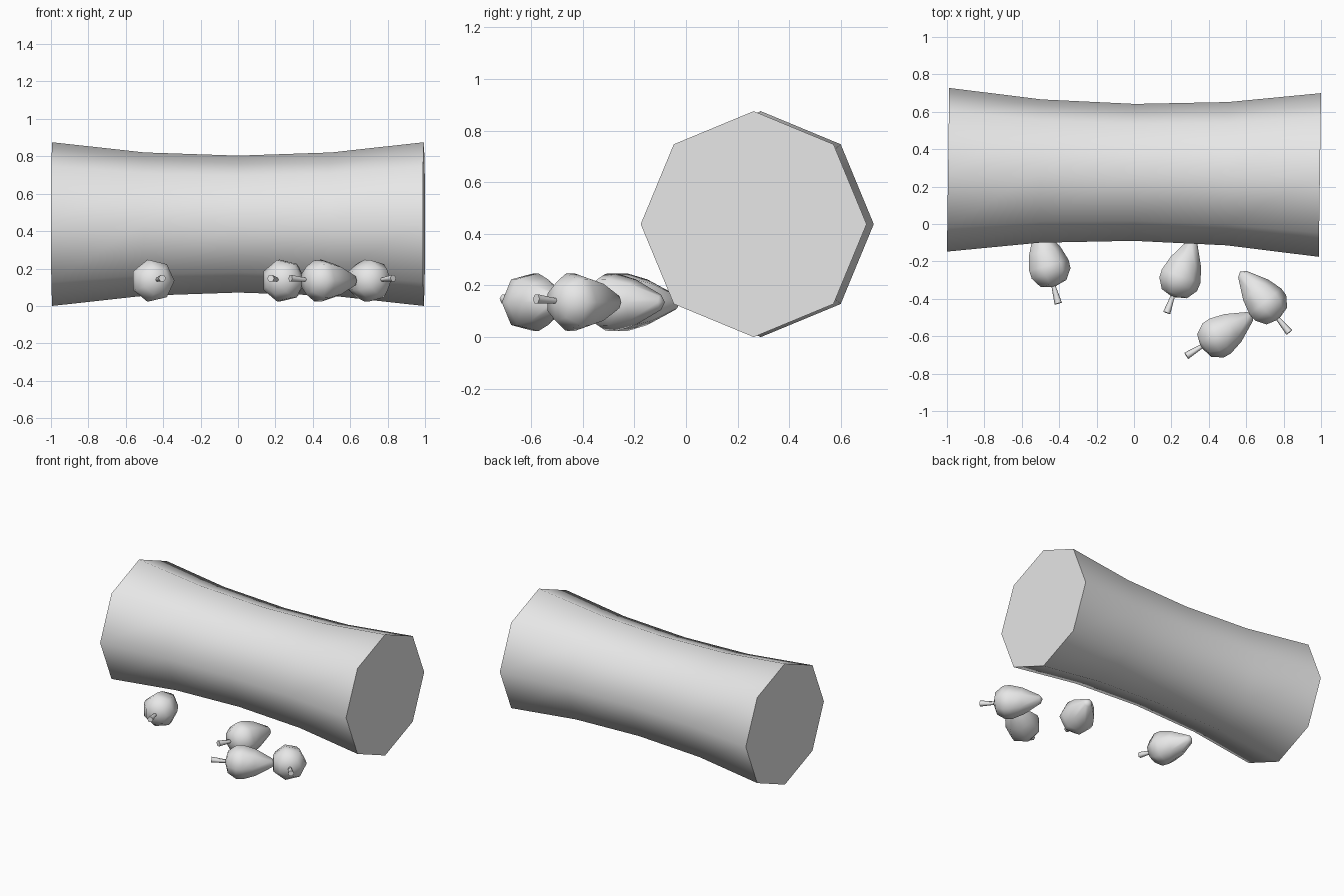
import bpy, bmesh, math
from mathutils import Matrix, Vector

old = bpy.data.objects.get("Cube")
if old:
    bpy.data.objects.remove(old, do_unlink=True)

# One plain grey for everything
grey = bpy.data.materials.new("plain grey")
grey.use_nodes = True
grey.diffuse_color = (0.8, 0.8, 0.8, 1)
grey.node_tree.nodes["Principled BSDF"].inputs["Base Color"].default_value = (0.8, 0.8, 0.8, 1)


def lathe(name, profile, sides, matrix, smooth_angle):
    """Revolve (distance, radius) pairs about local x and close both ends."""
    bm = bmesh.new()
    rings = []
    for dist, radius in profile:
        if radius == 0:
            rings.append([bm.verts.new((dist, 0, 0))] * sides)
            continue
        ring = []
        for i in range(sides):
            a = math.tau * i / sides
            ring.append(bm.verts.new((dist, -radius * math.cos(a), radius * math.sin(a))))
        rings.append(ring)
    for a, b in zip(rings, rings[1:]):
        for i in range(sides):
            j = (i + 1) % sides
            corners = list(dict.fromkeys((a[i], a[j], b[j], b[i])))
            bm.faces.new(corners)
    for ring in (rings[0], rings[-1]):
        if ring[0] is not ring[1]:
            bm.faces.new(ring)
    bmesh.ops.recalc_face_normals(bm, faces=bm.faces[:])
    mesh = bpy.data.meshes.new(name)
    bm.to_mesh(mesh)
    bm.free()
    mesh.materials.append(grey)
    obj = bpy.data.objects.new(name, mesh)
    obj.matrix_world = matrix
    bpy.context.collection.objects.link(obj)
    bpy.ops.object.select_all(action="DESELECT")
    obj.select_set(True)
    bpy.context.view_layer.objects.active = obj
    bpy.ops.object.shade_smooth_by_angle(angle=math.radians(smooth_angle))
    return obj


# Log: eight-sided, waisted, turned slightly off the x axis
log_profile = [(-0.994, 0.4375), (-0.5, 0.383), (0, 0.366), (0.5, 0.383), (0.994, 0.4375)]
log_place = Matrix.Translation((0, 0.276, 0.4375)) @ Matrix.Rotation(-0.014, 4, "Z")
lathe("log", log_profile, 8, log_place, 55)

# Acorns: stem end position and the direction towards the tip
nut_profile = [(0.09, 0), (0.11, 0.075), (0.165, 0.113), (0.21, 0.115),
               (0.29, 0.091), (0.40, 0.03), (0.418, 0)]
stem_profile = [(0, 0.02), (0.11, 0.01)]
acorns = [((-0.405, -0.425), (-0.264, 0.965)),
          ((0.175, -0.475), (0.34, 0.94)),
          ((0.83, -0.58), (-0.63, 0.776)),
          ((0.28, -0.705), (0.85, 0.53))]
for n, (start, heading) in enumerate(acorns, 1):
    turn = Matrix.Rotation(math.atan2(heading[1], heading[0]), 4, "Z")
    place = Matrix.Translation((*start, 0.135)) @ turn
    lathe(f"acorn_nut_{n}", nut_profile, 7, place, 80)
    # Stem rises a little towards its free end
    lift = Matrix.Translation((0, 0, 0.013)) @ Matrix.Rotation(0.08, 4, "Y")
    lathe(f"acorn_stem_{n}", stem_profile, 6, place @ lift, 65)
